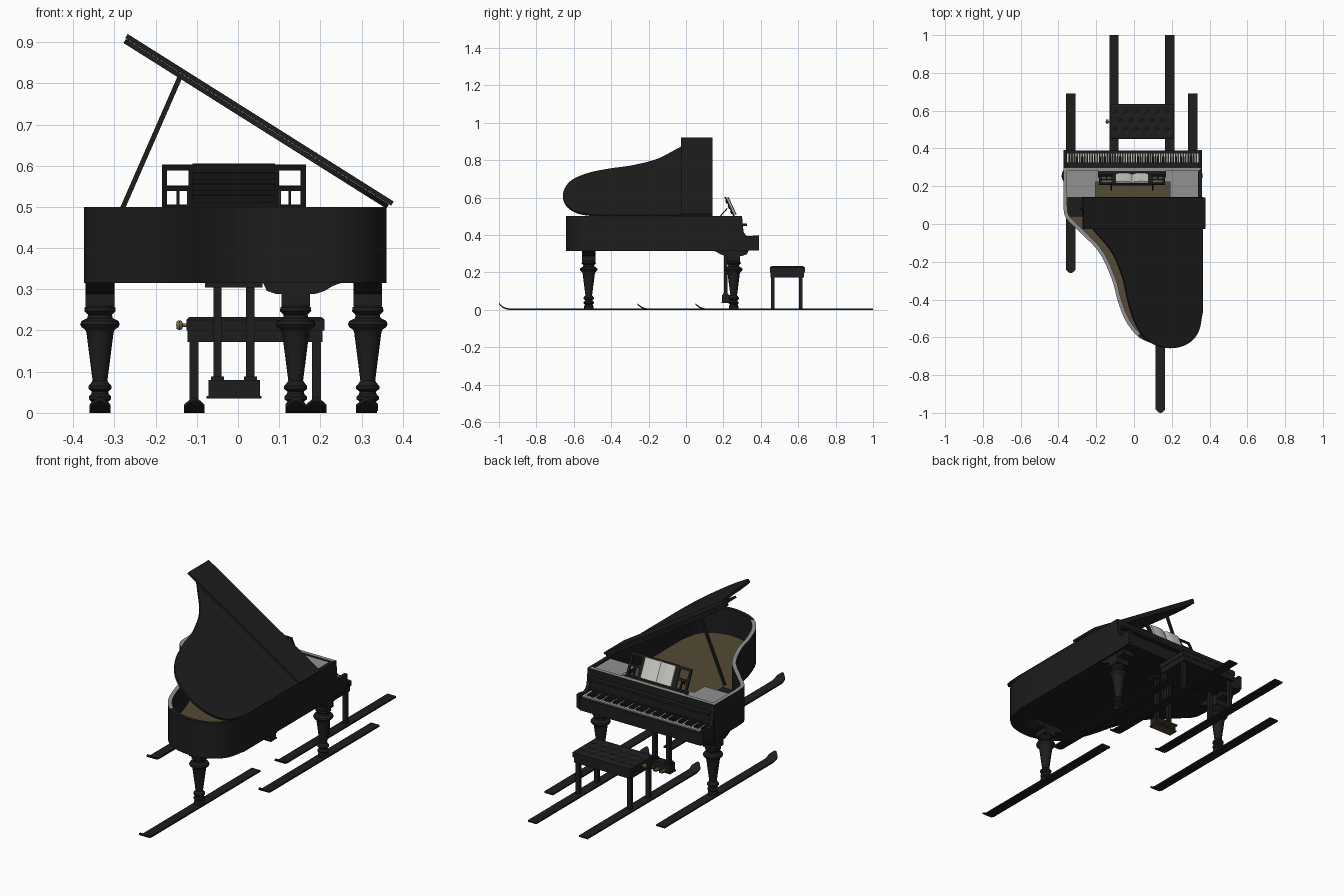
import bpy, bmesh, math
from mathutils import Matrix, Vector

if "Cube" in bpy.data.objects:
    bpy.data.objects.remove(bpy.data.objects["Cube"])


def material(name, *rgb):
    m = bpy.data.materials.new(name)
    m.diffuse_color = (*rgb, 1)
    m.use_nodes = True
    m.node_tree.nodes["Principled BSDF"].inputs["Base Color"].default_value = m.diffuse_color
    return m


BLACK = material("black lacquer", 0.0125, 0.0125, 0.0125)
GREY = material("polished grey", 0.29, 0.285, 0.29)
GOLD = material("dark gold wood", 0.09, 0.07, 0.035)
BRASS = material("dull brass", 0.2, 0.16, 0.07)
WHITE = material("paper and ivory", 0.62, 0.62, 0.58)


def finish(name, bm, *mats, rule=None, matrix=None):
    bmesh.ops.recalc_face_normals(bm, faces=bm.faces)
    if rule:
        for f in bm.faces:
            f.material_index = int(rule(f))
    me = bpy.data.meshes.new(name)
    bm.to_mesh(me)
    bm.free()
    ob = bpy.data.objects.new(name, me)
    bpy.context.collection.objects.link(ob)
    for m in mats:
        me.materials.append(m)
    if matrix:
        ob.matrix_world = matrix
    bpy.ops.object.select_all(action='DESELECT')
    ob.select_set(True)
    bpy.context.view_layer.objects.active = ob
    bpy.ops.object.shade_smooth_by_angle(angle=math.radians(35))
    return ob


def boxes(name, items, *mats, **kw):
    """Boxes given as x0, x1, y0, y1, z0, z1."""
    bm = bmesh.new()
    for x0, x1, y0, y1, z0, z1 in items:
        m = Matrix.Translation(((x0 + x1) / 2, (y0 + y1) / 2, (z0 + z1) / 2)) \
            @ Matrix.Diagonal((x1 - x0, y1 - y0, z1 - z0, 1))
        bmesh.ops.create_cube(bm, size=1, matrix=m)
    return finish(name, bm, *mats, **kw)


def prism(name, pts, a, b, axis, *mats, hole=None, **kw):
    """Outline pulled from a to b along an axis, optionally with a matching hole."""
    at = {'x': lambda p, t: (t, p[0], p[1]), 'y': lambda p, t: (p[0], t, p[1]),
          'z': lambda p, t: (p[0], p[1], t)}[axis]
    bm = bmesh.new()
    loops = [[bm.verts.new(at(p, t)) for p in pts] for t in (a, b)]
    if hole:
        loops += [[bm.verts.new(at(p, t)) for p in hole] for t in (b, a)]
        pairs = [(0, 1), (1, 2), (2, 3), (3, 0)]
    else:
        pairs = [(0, 1)]
        for lp in loops:
            bm.faces.new(lp)
    n = len(pts)
    for i, j in pairs:
        for k in range(n):
            bm.faces.new((loops[i][k], loops[i][(k + 1) % n], loops[j][(k + 1) % n], loops[j][k]))
    return finish(name, bm, *mats, **kw)


def lathe(name, profile, loc, mat, matrix=None, steps=32):
    bm = bmesh.new()
    vs = [bm.verts.new((r, 0, z)) for r, z in profile]
    es = [bm.edges.new(e) for e in zip(vs, vs[1:])]
    bmesh.ops.spin(bm, geom=vs + es, axis=(0, 0, 1), cent=(0, 0, 0), angle=math.tau, steps=steps)
    bmesh.ops.remove_doubles(bm, verts=bm.verts, dist=1e-5)
    return finish(name, bm, mat, matrix=Matrix.Translation(loc) @ (matrix or Matrix()))


def spline(pts, n=6):
    p = [Vector(q) for q in pts]
    p = [2 * p[0] - p[1]] + p + [2 * p[-1] - p[-2]]
    out = []
    for a, b, c, d in zip(p, p[1:], p[2:], p[3:]):
        for i in range(n):
            t = i / n
            out.append((2 * b + (c - a) * t + (2 * a - 5 * b + 4 * c - d) * t * t
                        + (3 * b - a - 3 * c + d) * t ** 3) / 2)
    return out + [p[-2]]


def inset(pts, d):
    out = []
    for i, p in enumerate(pts):
        t1 = (p - pts[i - 1]).normalized()
        t2 = (pts[(i + 1) % len(pts)] - p).normalized()
        n = Vector((-t1.y - t2.y, t1.x + t2.x)).normalized()
        out.append(p + n * d / n.dot(Vector((-t1.y, t1.x))))
    return out


def up(f):
    return f.normal.z > 0.5


def rim_top(f):
    c = f.calc_center_median()
    return up(f) and (c.x < 0.03 or c.y > 0.2)


# Curved case: rim, floor and deep soundboard
curve = spline([(-.374, .10), (-.362, .035), (-.29, -.04), (-.185, -.15), (-.118, -.29), (-.085, -.41),
                (-.04, -.52), (.035, -.605), (.15, -.642), (.26, -.625), (.332, -.565), (.36, -.46)])
case = [Vector((-.374, .30))] + curve + [Vector((.36, .30))]
inner = inset(case, .02)
prism("case_rim", case, .315, .5, 'z', BLACK, GREY, hole=inner, rule=rim_top)
prism("case_floor", inner, .316, .33, 'z', BLACK)
prism("soundboard", inner, .352, .365, 'z', GOLD)
boxes("decks", [(-.36, -.205, .14, .285, .47, .492), (.19, .345, .14, .285, .47, .492),
                (-.206, .191, .222, .285, .47, .491)], BLACK, GREY, rule=up)
boxes("prop_block", [(-.352, -.24, .04, .14, .365, .46)], BLACK)

# Raised lid with the front flap folded back on top
lid_pts = [Vector((-.372, .133))] + curve + [Vector((.362, .133))]
lid_pts = [p - Vector((.371, .006 if p.y < -.3 else 0)) for p in inset(lid_pts, -.009)]
lid_m = Matrix.Translation((.36, 0, .496)) @ Matrix.Rotation(math.radians(32.2), 4, 'Y')
prism("lid", lid_pts, 0, .012, 'z', BLACK, matrix=lid_m)
boxes("lid_flap", [(-.757, .006, -.027, .141, .0125, .024)], BLACK, matrix=lid_m)
prop = Vector((.14, 0, .32))
boxes("lid_prop", [(-.006, .006, -.006, .006, 0, prop.length)], BLACK,
      matrix=Matrix.Translation((-.281, .08, .495)) @ prop.to_track_quat('Z', 'Y').to_matrix().to_4x4())

# Keyboard end: cheeks, key bed, slip and fallboard lip
cheek = [(.28, .499), (.30, .499), (.303, .45), (.309, .415), (.322, .396), (.34, .39), (.36, .396),
         (.391, .396), (.391, .328), (.375, .316), (.28, .316)]
for side, x in (("left", -.373), ("right", .342)):
    prism(side + "_cheek", cheek, x, x + .018, 'x', BLACK)
boxes("key_bed", [(-.37, .358, .2, .38, .316, .355), (-.356, .345, .374, .389, .316, .38)], BLACK)
boxes("fallboard_lip", [(-.355, .342, .299, .325, .447, .46)], BLACK)
w = .697 / 52
boxes("key_backing", [(-.355, .342, .3, .376, .354, .372)], BLACK)
boxes("white_keys", [(-.355 + i * w + .0016, -.355 + (i + 1) * w - .0016, .3, .374, .37, .385)
                     for i in range(52)], WHITE)
boxes("black_keys", [(-.355 + (i + 1) * w - .005, -.355 + (i + 1) * w + .005, .3, .357, .38, .395)
                     for i in range(51) if i % 7 not in (1, 4)], BLACK)

# Music desk: open frames both sides of a solid panel, leaning back
desk_m = Matrix.Translation((-.01, .262, .498)) @ Matrix.Rotation(math.radians(25), 4, 'X')
bars = [(-.1, .1, -.008, 0, 0, .118)]
for s in (-1, 1):
    for a, b, h0, h1 in ((.162, .175, 0, .116), (.098, .11, 0, .116), (.1, .175, .103, .116),
                         (.1, .175, .048, .06), (.1, .175, 0, .008), (.132, .139, 0, .05)):
        bars.append((min(s * a, s * b), max(s * a, s * b), -.008, 0, h0, h1))
bars += [(-.1, .1, -.012, -.008, h, h + .018) for h in (.02, .05, .08)]
boxes("music_desk", bars, BLACK, matrix=desk_m)
boxes("desk_shelf", [(-.19, .17, .245, .28, .484, .5)], BLACK)
for i, x in enumerate((-.12, .1)):
    boxes(f"desk_strut_{i}", [(x - .004, x + .004, -.003, .003, 0, .06)], BLACK,
          matrix=Matrix.Translation((0, .18, .497)) @ Matrix.Rotation(math.radians(-42), 4, 'X'))
book = [(-.088, .010), (-.05, .013), (-.015, .011), (0, .004), (.015, .011), (.05, .013), (.088, .010),
        (.088, .001), (-.088, .001)]
prism("open_book", book, .008, .111, 'z', WHITE, matrix=desk_m)

# Turned legs with bracket blocks
leg = [(0, .262), (.030, .262), (.037, .256), (.038, .247), (.029, .238), (.031, .23), (.045, .223),
       (.048, .215), (.045, .208), (.036, .202), (.033, .195), (.031, .18), (.018, .078), (.022, .072),
       (.028, .065), (.028, .058), (.02, .052), (.021, .046), (.027, .04), (.027, .033), (.02, .027),
       (.025, .02), (.025, .005), (0, .005)]
bracket = [(-.115, .317), (-.09, .308), (-.07, .296), (-.045, .288), (.045, .288), (.07, .296), (.08, .317)]
for name, x, y in (("left", -.335, .255), ("right", .315, .255), ("tail", .14, -.52)):
    lathe(name + "_leg", leg, (x, y, 0), BLACK)
    boxes(name + "_leg_block", [(x - .035, x + .035, y - .035, y + .035, .26, .317)], BLACK)
    if name == "tail":
        prism("tail_bracket", [(x - p, z) for p, z in bracket], y - .034, y + .034, 'y', BLACK)
    else:
        prism(name + "_bracket", [(y + p, z) for p, z in bracket], x - .034, x + .034, 'x', BLACK)


# Skis with narrowed, upturned tips
def ski(name, x, y):
    path = [(.95, 0, .025), (.05, 0, .025), (.032, .004, .025), (.018, .012, .025), (.007, .021, .015),
            (0, .029, .005)]
    bm = bmesh.new()
    rows = [[bm.verts.new((x + s * h, y + d, z + t)) for s, t in ((-1, 0), (1, 0), (1, .008), (-1, .008))]
            for d, z, h in path]
    for a, b in zip(rows, rows[1:]):
        for k in range(4):
            bm.faces.new((a[k], a[k - 1], b[k - 1], b[k]))
    bm.faces.new(rows[0])
    bm.faces.new(rows[-1])
    finish(name, bm, BLACK)


for name, x, y in (("left_ski", -.335, -.26), ("right_ski", .312, -.26), ("tail_ski", .14, -1),
                   ("bench_left_ski", -.106, .05), ("bench_right_ski", .19, .05)):
    ski(name, x, y)

# Pedal lyre
boxes("pedal_lyre", [(-.08, .06, .185, .245, .304, .317), (-.06, -.04, .202, .222, .08, .31),
                     (.02, .04, .202, .222, .08, .31), (-.066, -.034, .198, .226, .078, .088),
                     (.014, .046, .198, .226, .078, .088)], BLACK)
boxes("pedal_box", [(-.072, .053, .193, .237, .04, .08), (-.076, .057, .19, .24, .035, .041)],
      BLACK, GOLD, rule=lambda f: f.normal.z < -.5)
boxes("pedals", [(x - .01, x + .01, .235, .274, .046, .053) for x in (-.045, -.01, .025)], GOLD)

# Bench: frame, legs, tufted cushion, side knob
boxes("bench_frame", [(-.122, .205, .453, .632, .172, .202)], BLACK)
boxes("bench_legs", [(x - .011, x + .011, y - .009, y + .009, .006, .175)
                     for x in (-.107, .191) for y in (.463, .614)], BLACK)
buttons = [(-.125 + (i + (.5 if r != 1 else 1)) * .335 / 6, .497 + r * .046)
           for r in range(3) for i in range(6 if r != 1 else 5)]
bm = bmesh.new()
bmesh.ops.create_grid(bm, x_segments=64, y_segments=36, size=.5,
                      matrix=Matrix.Translation((.0425, .5425, 0)) @ Matrix.Diagonal((.335, .187, 1, 1)))
for v in bm.verts:
    edge = min(.1675 - abs(v.co.x - .0425), .0935 - abs(v.co.y - .5425))
    near = min(math.hypot(v.co.x - bx, v.co.y - by) for bx, by in buttons)
    v.co.z = .233 - .007 * max(0, 1 - edge / .01) ** 2 - .012 * math.exp(-(near / .01) ** 2)
rim = bmesh.ops.extrude_edge_only(bm, edges=[e for e in bm.edges if e.is_boundary])
for v in rim["geom"]:
    if isinstance(v, bmesh.types.BMVert):
        v.co.z = .2
finish("bench_cushion", bm, BLACK)
lathe("bench_knob", [(0, 0), (.004, 0), (.004, .012), (.010, .014), (.012, .02), (.009, .027), (0, .028)],
      (-.122, .5425, .213), BRASS, Matrix.Rotation(math.radians(-90), 4, 'Y'), 20)
